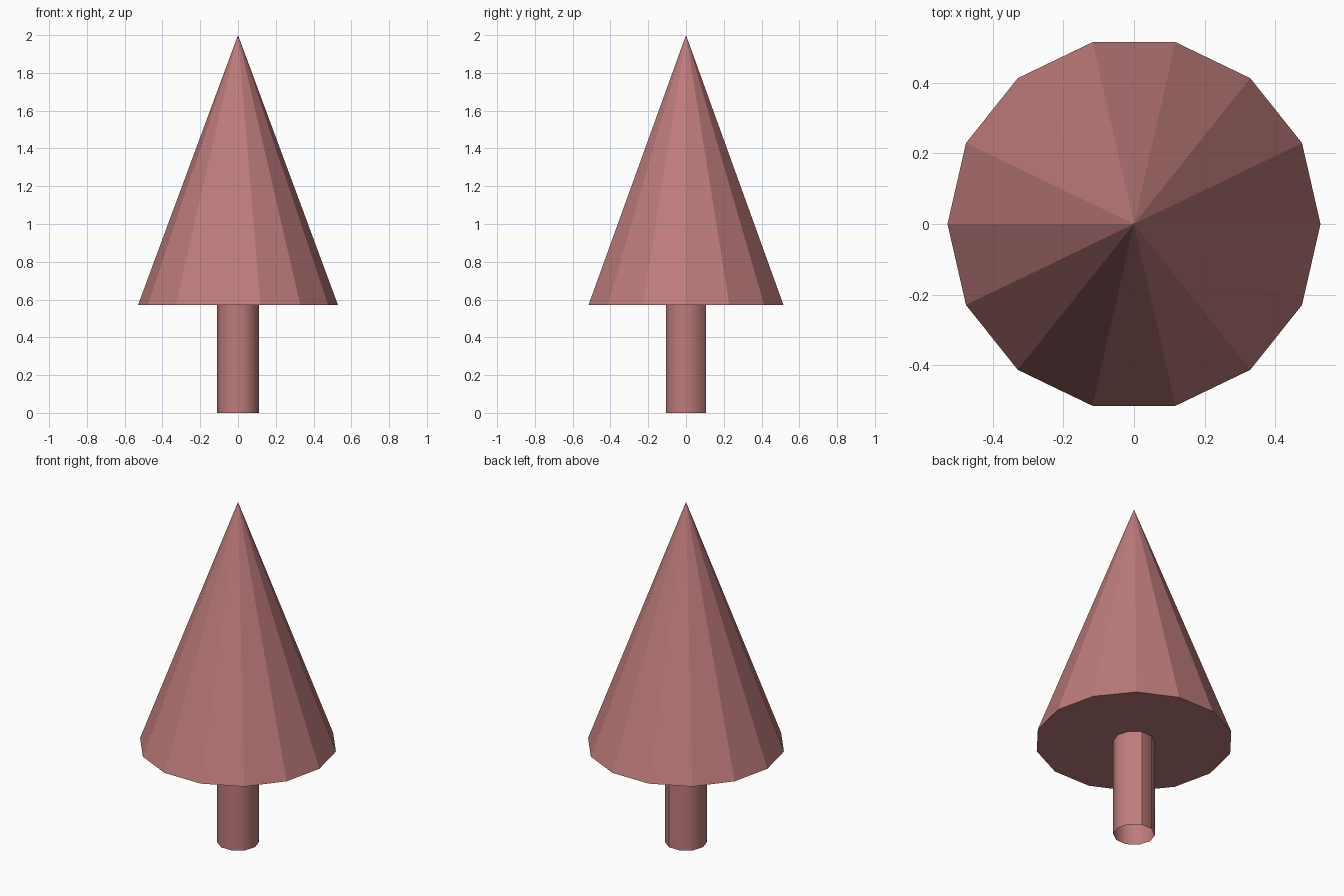
import bpy, math

if "Cube" in bpy.data.objects:
    bpy.data.objects.remove(bpy.data.objects["Cube"])

mat = bpy.data.materials.new("dusty_red")
mat.diffuse_color = (0.52, 0.2, 0.2, 1)
mat.use_nodes = True
mat.node_tree.nodes["Principled BSDF"].inputs["Base Color"].default_value = mat.diffuse_color

BASE_Z, TOP_Z = 0.572, 2.0


def cone(name, sides, r1, r2, z0, z1, fill, turn):
    bpy.ops.mesh.primitive_cone_add(
        vertices=sides, radius1=r1, radius2=r2, depth=z1 - z0,
        end_fill_type=fill, location=(0, 0, (z0 + z1) / 2),
        rotation=(0, 0, turn))
    ob = bpy.context.object
    bpy.ops.object.transform_apply(location=True, rotation=True)
    ob.name = name
    ob.data.materials.append(mat)
    return ob


# Foliage: flat-faced 14-sided cone with a corner on the x axis
cone("foliage", 14, 0.529, 0, BASE_Z, TOP_Z, 'NGON', math.pi / 2)

# Trunk: smooth open 10-sided tube with a corner on the x axis
trunk = cone("trunk", 10, 0.112, 0.112, 0, BASE_Z, 'NOTHING', math.pi / 2)
bpy.ops.object.shade_smooth()

# Hard seam down the back of the trunk, at 72 degrees
mesh = trunk.data
for e in mesh.edges:
    a, b = (mesh.vertices[i].co for i in e.vertices)
    angle = math.degrees(math.atan2(a.y, a.x))
    if abs(a.z - b.z) > 0.1 and abs(angle - 72) < 2:
        e.use_edge_sharp = True
